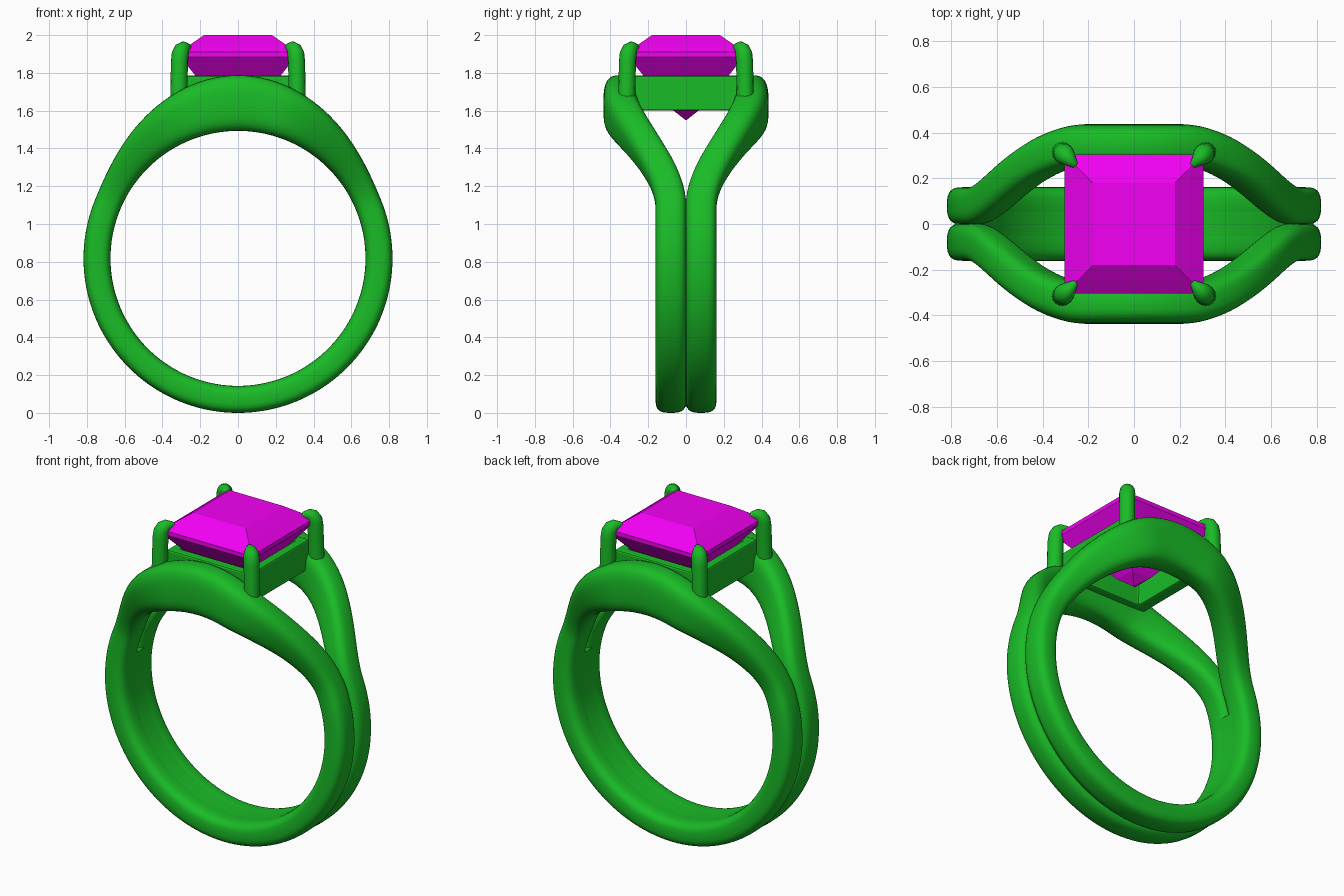
import bpy, bmesh
from math import sin, cos, pi, radians, copysign

if "Cube" in bpy.data.objects:
    bpy.data.objects.remove(bpy.data.objects["Cube"])

CZ, R_IN, R_OUT = 0.818, 0.675, 0.818   # ring centre height, bore, outer radius


def material(name, rgb):
    m = bpy.data.materials.new(name)
    m.diffuse_color = (*rgb, 1)
    m.use_nodes = True
    m.node_tree.nodes["Principled BSDF"].inputs["Base Color"].default_value = m.diffuse_color
    return m


GREEN = material("green_metal", (0.01, 0.5, 0.02))
PINK = material("magenta_gem", (0.9, 0.0, 0.9))


def finish(name, bm, mat, smooth=None):
    bmesh.ops.recalc_face_normals(bm, faces=bm.faces)
    me = bpy.data.meshes.new(name)
    bm.to_mesh(me)
    bm.free()
    ob = bpy.data.objects.new(name, me)
    bpy.context.collection.objects.link(ob)
    me.materials.append(mat)
    if smooth:
        bpy.ops.object.select_all(action='DESELECT')
        ob.select_set(True)
        bpy.context.view_layer.objects.active = ob
        bpy.ops.object.shade_smooth_by_angle(angle=radians(smooth))
    return ob


def skin(rings, closed=False):
    """Bridge a list of point loops into a surface, capping open ends."""
    bm = bmesh.new()
    vs = [[bm.verts.new(p) for p in r] for r in rings]
    n = len(vs[0])
    pairs = list(zip(vs, vs[1:])) + ([(vs[-1], vs[0])] if closed else [])
    for a, b in pairs:
        for i in range(n):
            j = (i + 1) % n
            bm.faces.new((a[i], a[j], b[j], b[i]))
    if not closed:
        bm.faces.new(vs[0])
        bm.faces.new(vs[-1])
    return bm


def ease(x, a, b):
    t = min(max((x - a) / (b - a), 0), 1)
    return t * t * (3 - 2 * t)


def polar(phi, r, y):
    return (r * sin(phi), y, CZ + r * cos(phi))


def soft(v, n=3.0):
    return copysign(abs(v) ** (2 / n), v)


# Two shank strands: together at the bottom, spread and thickened at the top
def strand(name, side, steps=144, sides=32):
    rings = []
    for k in range(steps):
        phi = 2 * pi * k / steps
        deg = min(360 * k / steps, 360 - 360 * k / steps)
        y0 = 0.08 + 0.265 * (1 - ease(deg, 14, 69))
        hw = 0.081 + 0.011 * (1 - ease(deg, 45, 72))
        ro = R_OUT + 0.152 * (1 - ease(deg, 0, 68))
        mid, hr = (ro + R_IN) / 2, (ro - R_IN) / 2
        rings.append([polar(phi, mid + hr * soft(sin(a)), side * (y0 + hw * soft(cos(a))))
                      for a in (2 * pi * i / sides for i in range(sides))])
    finish(name, skin(rings, True), GREEN, 60)


strand("front_strand", -1)
strand("back_strand", 1)

# Filler that makes the lower bore one flat band
prof = [(R_IN + 0.001, -0.08), (R_IN + 0.001, 0.08), (0.785, 0.08), (0.785, -0.08)]
rings = [[polar(radians(78 + 204 * k / 72), r, y) for r, y in prof] for k in range(73)]
finish("inner_band", skin(rings), GREEN, 40)


def square(h, z):
    return [(h, -h, z), (h, h, z), (-h, h, z), (-h, -h, z)]


# Open square seat under the stone
seat = finish("seat", skin([square(0.285, 1.60), square(0.285, 1.785),
                            square(0.23, 1.785), square(0.21, 1.60)], True), GREEN)
bev = seat.modifiers.new("soft_edges", 'BEVEL')
bev.width, bev.segments = 0.01, 2

# Square-cut stone: pavilion, girdle, crown and table
finish("gem", skin([square(0.002, 1.55), square(0.066, 1.60), square(0.225, 1.785),
                    square(0.305, 1.885), square(0.305, 1.91), square(0.245, 1.955),
                    square(0.18, 2.0)]), PINK)

# Four claw prongs: (offset from axis, height, radius), curling in over the corners
claw = [(0.315, 1.60, .045), (0.31, 1.86, .045), (0.306, 1.90, .045), (0.297, 1.923, .042),
        (0.283, 1.935, .033), (0.262, 1.936, .018), (0.245, 1.93, .004)]
for sx, sy, label in ((1, -1, "front_right"), (-1, -1, "front_left"),
                      (1, 1, "back_right"), (-1, 1, "back_left")):
    cu = bpy.data.curves.new(label + "_prong", 'CURVE')
    cu.dimensions = '3D'
    cu.bevel_depth, cu.bevel_resolution, cu.use_fill_caps = 1.0, 6, True
    sp = cu.splines.new('POLY')
    sp.points.add(len(claw) - 1)
    for p, (d, z, r) in zip(sp.points, claw):
        p.co, p.radius = (sx * d, sy * d, z, 1), r
    ob = bpy.data.objects.new(label + "_prong", cu)
    bpy.context.collection.objects.link(ob)
    cu.materials.append(GREEN)
    bpy.ops.object.select_all(action='DESELECT')
    ob.select_set(True)
    bpy.context.view_layer.objects.active = ob
    bpy.ops.object.convert(target='MESH')
    bpy.ops.object.shade_smooth_by_angle(angle=radians(60))
